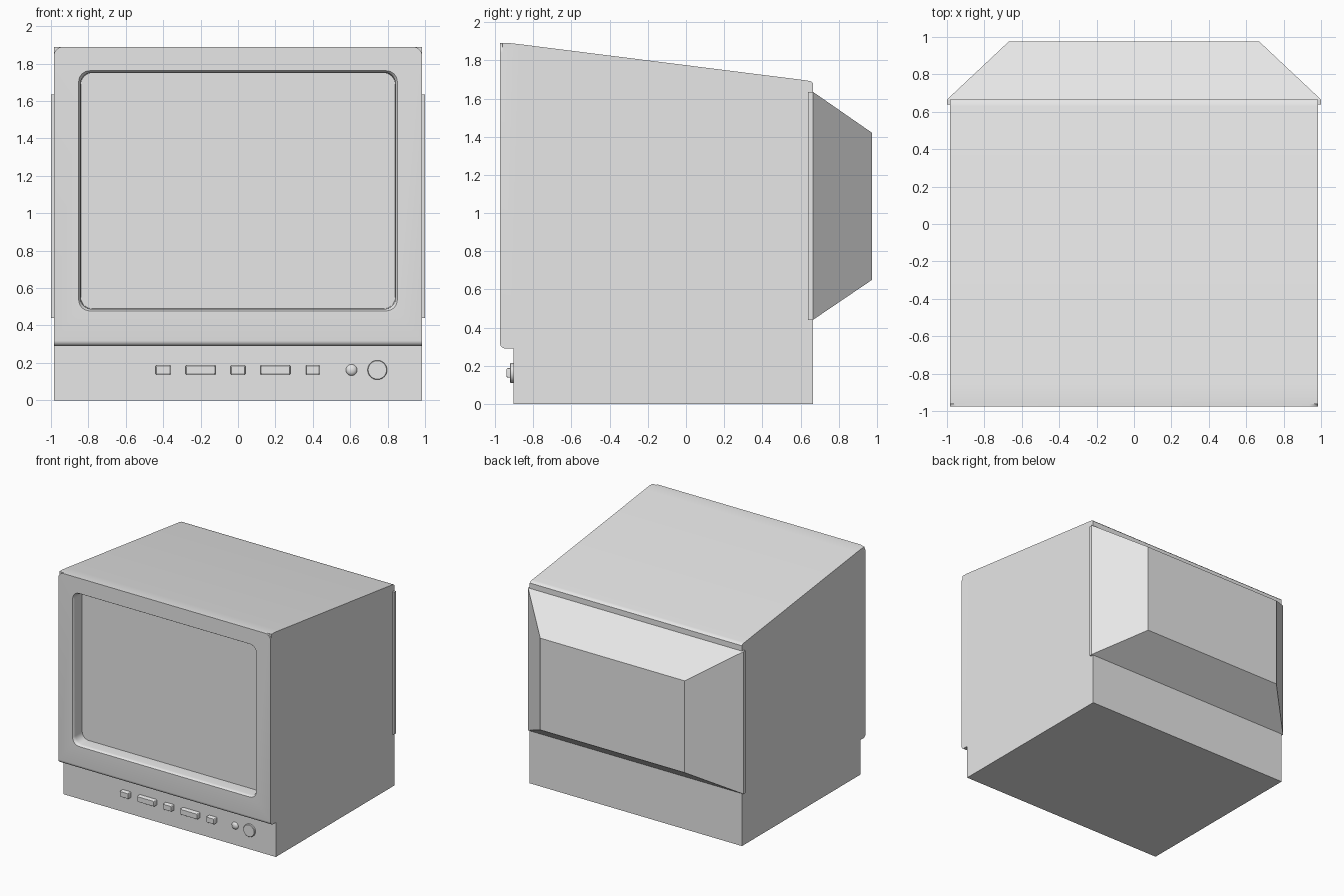
import bpy, bmesh, math
from mathutils import Vector

cube = bpy.data.objects.get("Cube")
if cube:
    bpy.data.objects.remove(cube, do_unlink=True)

grey = bpy.data.materials.new("plain_grey")
grey.use_nodes = True
GREY = (0.8, 0.8, 0.8, 1)
grey.diffuse_color = GREY
for node in grey.node_tree.nodes:
    if node.type == 'BSDF_PRINCIPLED':
        node.inputs["Base Color"].default_value = GREY


def loft(name, rings):
    """Closed solid through rings of equal point count."""
    bm = bmesh.new()
    loops = [[bm.verts.new(p) for p in ring] for ring in rings]
    n = len(loops[0])
    for a, b in zip(loops, loops[1:]):
        for i in range(n):
            j = (i + 1) % n
            bm.faces.new((a[i], a[j], b[j], b[i]))
    bm.faces.new(loops[0])
    bm.faces.new(loops[-1])
    bmesh.ops.recalc_face_normals(bm, faces=bm.faces)
    mesh = bpy.data.meshes.new(name)
    bm.to_mesh(mesh)
    bm.free()
    mesh.materials.append(grey)
    obj = bpy.data.objects.new(name, mesh)
    bpy.context.collection.objects.link(obj)
    return obj


def activate(obj):
    bpy.ops.object.select_all(action='DESELECT')
    obj.select_set(True)
    bpy.context.view_layer.objects.active = obj


def smooth(obj, degrees=35):
    activate(obj)
    bpy.ops.object.shade_smooth_by_angle(angle=math.radians(degrees))


def arc(cx, cy, r, start, end, steps=8):
    angles = [math.radians(start + (end - start) * i / steps) for i in range(steps + 1)]
    return [(cx + r * math.cos(a), cy + r * math.sin(a)) for a in angles]


def rounded_rect(y, cx, cz, hx, hz, r):
    pts = []
    for sx, sz, a in ((1, 1, 0), (-1, 1, 90), (-1, -1, 180), (1, -1, 270)):
        pts += arc(cx + sx * (hx - r), cz + sz * (hz - r), r, a, a + 90)
    return [(x, y, z) for x, z in pts]


def cut(target, cutter):
    cutter.hide_render = True
    mod = target.modifiers.new("cut", 'BOOLEAN')
    mod.operation = 'DIFFERENCE'
    mod.solver = 'EXACT'
    mod.object = cutter
    activate(target)
    bpy.ops.object.modifier_apply(modifier=mod.name)
    bpy.data.objects.remove(cutter, do_unlink=True)


# Cabinet: side profile (y, z) with sloping top and stepped-back control panel
W, FRONT, PANEL, BACK, TOP = 0.985, -0.975, -0.905, 0.665, 1.89
profile = [(PANEL, 0), (BACK, 0), (BACK, 1.68), (0.655, 1.69), (0.63, 1.695),
           (-0.86, 1.883), (-0.92, TOP), (FRONT, TOP)]
profile += arc(FRONT + 0.03, 0.32, 0.03, 180, 270, 6) + [(PANEL, 0.29)]
cabinet = loft("cabinet", [[(x, y, z) for y, z in profile] for x in (-W, W)])

# Recessed screen with a softened rim
steps = [(-1.05, 0), (FRONT, 0), (-0.969, 0.004), (-0.962, 0.008), (-0.95, 0.01), (-0.865, 0.012)]
cut(cabinet, loft("screen_cutter",
                  [rounded_rect(y, 0, 1.12, 0.852 - d, 0.642 - d, 0.06) for y, d in steps]))

# Shallow rounded upper corners on the bezel
for side in (-1, 1):
    r = 0.05
    corner = arc(W - r, TOP - r, r, 0, 90) + [(W - r, TOP + 0.05), (W + 0.05, TOP + 0.05), (W + 0.05, TOP - r)]
    cut(cabinet, loft("corner_cutter", [[(side * x, y, z) for x, z in corner] for y in (-1.05, -0.962)]))
smooth(cabinet)

# Tapered tube housing on the back
loft("rear_housing", [[(sx * hx, y, z) for sx, z in ((-1, lo), (1, lo), (1, hi), (-1, hi))]
                      for y, hx, lo, hi in ((0.64, 1.0, 0.44, 1.635), (BACK, 1.0, 0.44, 1.635),
                                            (0.975, 0.67, 0.65, 1.42))])

# Row of push buttons
for i, half_width in enumerate((0.04, 0.08, 0.04, 0.08, 0.037)):
    x = -0.4 + 0.2 * i
    button = loft("button_%d" % (i + 1),
                  [rounded_rect(y, x, 0.162, half_width - d, 0.025 - d, 0.006)
                   for y, d in ((-0.89, 0), (-0.934, 0), (-0.94, 0.004))])
    smooth(button)

# Indicator lamp and round dial, as stacked circles
def round_part(name, x, rings):
    obj = loft(name, [[(px, y, pz) for px, pz in arc(x, 0.162, r, 0, 348.75, 31)] for y, r in rings])
    smooth(obj, 40)

round_part("indicator_lamp", 0.607, [(-0.89, 0.03), (-0.907, 0.03), (-0.914, 0.025), (-0.919, 0.015), (-0.921, 0.004)])
round_part("dial", 0.745, [(-0.89, 0.052), (-0.919, 0.052), (-0.922, 0.049)])
